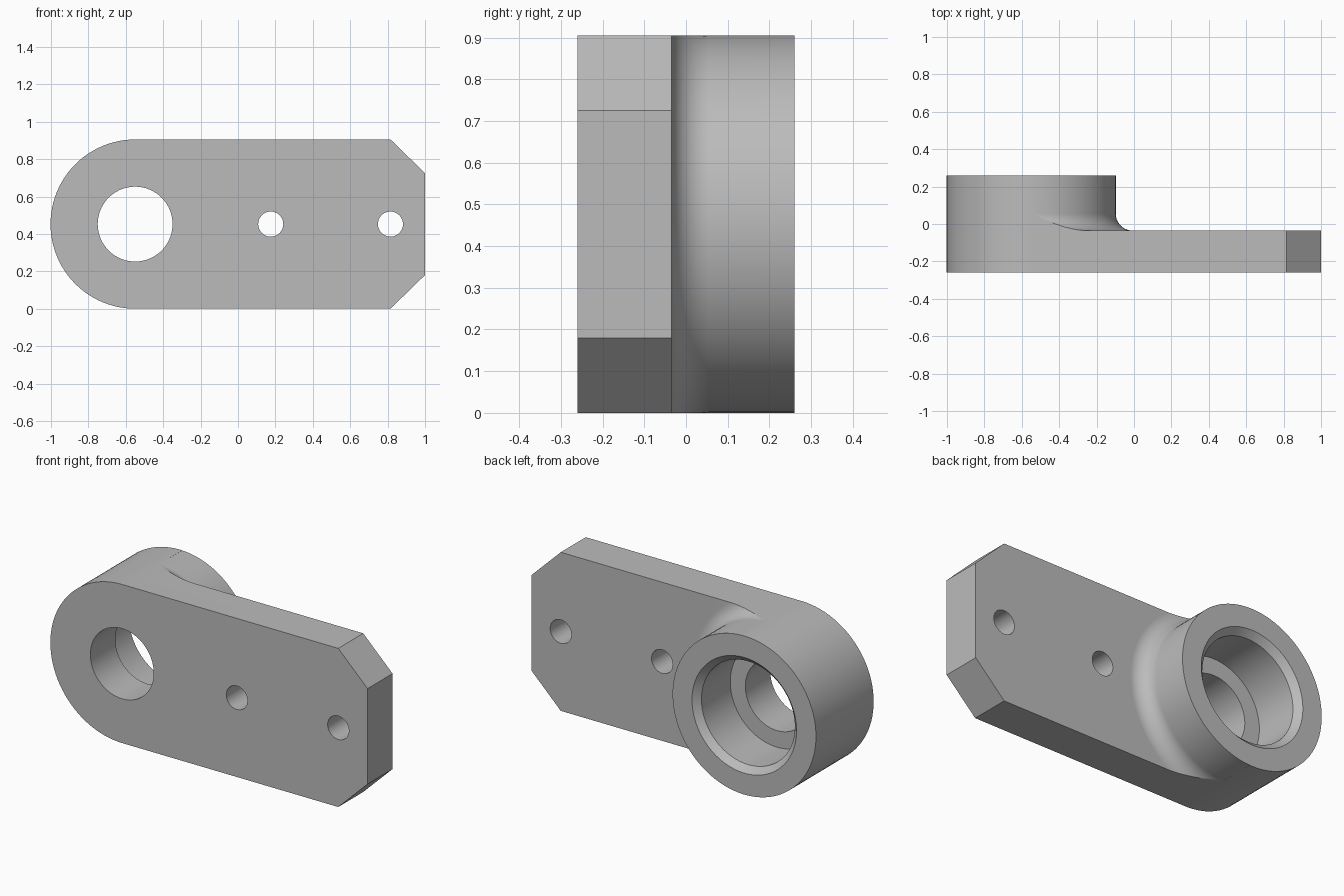
import bpy, bmesh
from math import sin, cos, pi, radians

cube = bpy.data.objects.get("Cube")
if cube:
    bpy.data.objects.remove(cube, do_unlink=True)

R = 0.4525            # boss radius and half the plate height
CX, CZ = -0.55, R     # boss axis
FRONT, STEP, BACK = -0.26, -0.035, 0.26
FILLET = 0.09

grey = bpy.data.materials.new("plain grey")
grey.use_nodes = True
colour = (0.5, 0.5, 0.5, 1)
grey.diffuse_color = colour
grey.node_tree.nodes["Principled BSDF"].inputs["Base Color"].default_value = colour


def make_object(name, bm):
    bmesh.ops.recalc_face_normals(bm, faces=bm.faces)
    mesh = bpy.data.meshes.new(name)
    bm.to_mesh(mesh)
    bm.free()
    mesh.materials.append(grey)
    obj = bpy.data.objects.new(name, mesh)
    bpy.context.collection.objects.link(obj)
    return obj


def sweep(name, profile, cx, start=0, end=360, steps=96):
    """Turn a closed (radius, y) profile about the y axis through (cx, CZ)."""
    bm = bmesh.new()
    full = end - start == 360
    rings = []
    for i in range(steps if full else steps + 1):
        a = radians(start + (end - start) * i / steps)
        rings.append([bm.verts.new((cx + r * cos(a), y, CZ + r * sin(a)))
                      for r, y in profile])
    n = len(profile)
    pairs = list(zip(rings, rings[1:] + rings[:1])) if full else list(zip(rings, rings[1:]))
    for a, b in pairs:
        # a full turn is an open profile capped at both ends
        for j in range(n - 1 if full else n):
            k = (j + 1) % n
            bm.faces.new((a[j], a[k], b[k], b[j]))
    if full:
        bm.faces.new([r[0] for r in rings])
        bm.faces.new([r[-1] for r in rings])
    else:
        bm.faces.new(rings[0])
        bm.faces.new(rings[-1])
    return make_object(name, bm)


# Full-depth body: round left end, chamfered right corners
outline = [(CX + R * cos(a), CZ + R * sin(a))
           for a in (pi / 2 + pi * i / 48 for i in range(49))]
outline += [(0.815, 0), (1, 0.18), (1, 0.725), (0.815, 2 * R)]
bm = bmesh.new()
face = bm.faces.new([bm.verts.new((x, FRONT, z)) for x, z in outline])
side = bmesh.ops.extrude_face_region(bm, geom=[face])
bmesh.ops.translate(bm, vec=(0, BACK - FRONT, 0),
                    verts=[v for v in side["geom"] if isinstance(v, bmesh.types.BMVert)])
body = make_object("link_arm", bm)

# Clearance behind the plate, leaving the round boss and its fillet
clearance = [(R, 0.4)]
clearance += [(R + FILLET * (1 - cos(t)), STEP + FILLET * (1 - sin(t)))
              for t in (pi / 2 * i / 10 for i in range(11))]
clearance += [(2.2, STEP), (2.2, 0.4)]
cutters = [sweep("plate_clearance", clearance, CX, -88, 88, 48)]

# Stepped bore with a chamfered mouth
bore = [(0.2, -0.4), (0.2, STEP), (0.295, STEP), (0.295, 0.225), (0.33, BACK), (0.37, 0.3)]
cutters.append(sweep("stepped_bore", bore, CX))

# Two pin holes
for x in (0.175, 0.815):
    cutters.append(sweep("pin_hole", [(0.067, -0.4), (0.067, 0.1)], x, steps=48))

for cutter in cutters:
    cut = body.modifiers.new(cutter.name, 'BOOLEAN')
    cut.operation = 'DIFFERENCE'
    cut.solver = 'EXACT'
    cut.object = cutter
    cutter.hide_render = True

# Bake the cuts and drop the cutters
bpy.context.view_layer.update()
baked = bpy.data.meshes.new_from_object(body.evaluated_get(bpy.context.evaluated_depsgraph_get()))
body.modifiers.clear()
body.data = baked
for cutter in cutters:
    bpy.data.objects.remove(cutter, do_unlink=True)

# Smooth curves, crisp edges
bpy.ops.object.select_all(action='DESELECT')
body.select_set(True)
bpy.context.view_layer.objects.active = body
bpy.ops.object.shade_smooth_by_angle(angle=radians(30))
weighted = body.modifiers.new("even_shading", 'WEIGHTED_NORMAL')
weighted.keep_sharp = True
